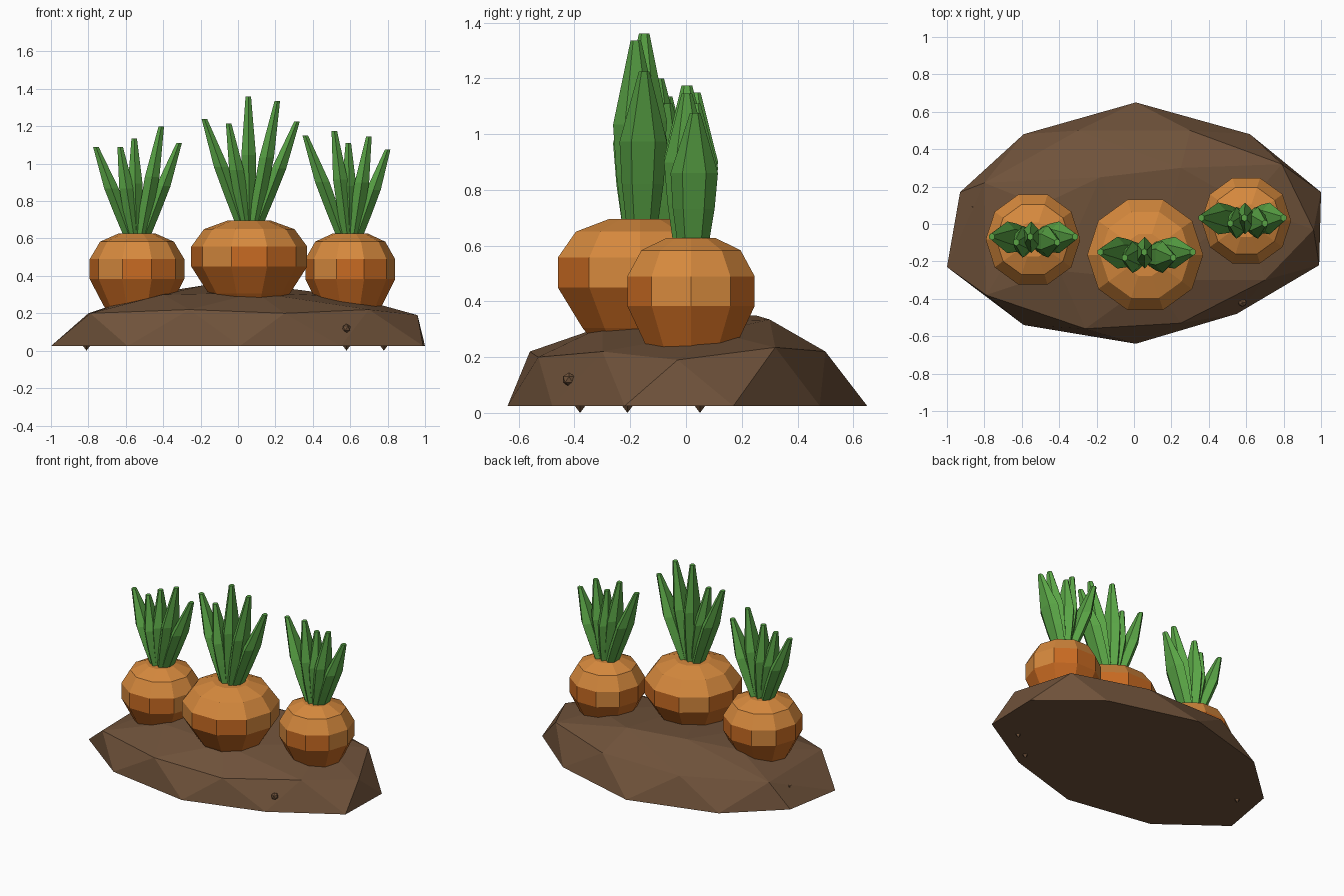
import bpy, bmesh, math
from mathutils import Vector, Matrix

default_cube = bpy.data.objects.get("Cube")
if default_cube:
    bpy.data.objects.remove(default_cube, do_unlink=True)


def make_material(name, color):
    material = bpy.data.materials.new(name)
    material.use_nodes = True
    rgba = (*color, 1)
    material.diffuse_color = rgba
    shader = material.node_tree.nodes["Principled BSDF"]
    shader.inputs["Base Color"].default_value = rgba
    shader.inputs["Roughness"].default_value = 0.9
    return material


SOIL = make_material("soil brown", (0.16, 0.085, 0.043))
ORANGE = make_material("light orange", (0.67, 0.25, 0.047))
DEEP = make_material("deep orange", (0.58, 0.145, 0.016))
GREEN = make_material("leaf green", (0.1, 0.37, 0.06))


def finish(bm, name, *materials):
    bmesh.ops.recalc_face_normals(bm, faces=bm.faces[:])
    mesh = bpy.data.meshes.new(name)
    bm.to_mesh(mesh)
    bm.free()
    for material in materials:
        mesh.materials.append(material)
    obj = bpy.data.objects.new(name, mesh)
    bpy.context.scene.collection.objects.link(obj)
    return obj


def loft(bm, rings):
    """Skin a list of point rings and cap both ends; return the side bands."""
    loops = [[bm.verts.new(p) for p in ring] for ring in rings]
    bands = []
    for low, high in zip(loops, loops[1:]):
        count = len(low)
        bands.append([bm.faces.new((low[i], low[(i + 1) % count],
                                    high[(i + 1) % count], high[i]))
                      for i in range(count)])
    bm.faces.new(loops[0][::-1])
    bm.faces.new(loops[-1])
    return bands


def ellipse(center, rx, ry, sides, turn=0.0):
    angles = [math.tau * i / sides + turn for i in range(sides)]
    return [Vector(center) + Vector((rx * math.cos(a), ry * math.sin(a), 0))
            for a in angles]


# Soil mound: a faceted hull over a flat outline and a rounded crown
def build_mound():
    outline = [(0.01, 0.65), (0.62, 0.48), (1, 0.17), (0.99, -0.22),
               (0.55, -0.48), (0.01, -0.64), (-0.59, -0.54),
               (-1, -0.23), (-0.93, 0.17), (-0.59, 0.48)]
    crown = [(0.96, -0.03, 0.19), (0.79, 0.32, 0.235), (0.3, 0.5, 0.22),
             (-0.3, 0.5, 0.22), (-0.8, 0.22, 0.2), (-0.79, -0.38, 0.2),
             (-0.26, -0.56, 0.22), (0.25, -0.53, 0.2), (0.7, -0.3, 0.22),
             (-0.18, 0.25, 0.35), (0.25, 0.3, 0.335), (0.1, -0.3, 0.31),
             (-0.4, -0.25, 0.3), (0.6, 0.1, 0.29), (-0.5, 0.1, 0.3)]
    bm = bmesh.new()
    for point in [(x, y, 0.025) for x, y in outline] + crown:
        bm.verts.new(point)
    bmesh.ops.convex_hull(bm, input=bm.verts[:])
    loose = [v for v in bm.verts if not v.link_faces]
    bmesh.ops.delete(bm, geom=loose, context='VERTS')
    finish(bm, "soil_mound", SOIL)


# Tiny clods poking out of the mound
def build_clods():
    bm = bmesh.new()
    for x, y in [(-0.81, 0.05), (0.78, -0.21), (0.58, -0.38)]:
        place = Matrix.Translation((x, y, 0.02)) @ Matrix.Rotation(math.pi, 4, 'X')
        bmesh.ops.create_cone(bm, cap_ends=True, segments=4, radius1=0.03,
                              radius2=0, depth=0.04, matrix=place)
    for point in [(-0.85, 0.08, 0.13), (0.58, -0.42, 0.12)]:
        bmesh.ops.create_icosphere(bm, subdivisions=1, radius=0.025,
                                   matrix=Matrix.Translation(point))
    finish(bm, "soil_clods", SOIL)


# Root: ten-sided bulb, pale shoulder, deep lower part, mixed middle band
PROFILE = [(0.4, -0.5), (0.7, -0.39), (1, -0.245), (1, -0.138),
           (0.78, -0.045), (0.38, 0)]
PALE_SIDES = (0, 3, 6, 9)


def build_root(name, x, y, radius, top):
    bm = bmesh.new()
    bands = loft(bm, [ellipse((x, y, top + dz), radius * r, radius * r, 10)
                      for r, dz in PROFILE])
    for faces in bands[:2]:
        for face in faces:
            face.material_index = 1
    for i, face in enumerate(bands[2]):
        face.material_index = 0 if i in PALE_SIDES else 1
    finish(bm, name, ORANGE, DEEP)


# Leaf tuft: a fan of tapering six-sided blades with blunt tips
BLADE = [(0, 0.035, 0.055), (0.28, 0.042, 0.075),
         (0.55, 0.045, 0.085), (1, 0.017, 0.019)]


def build_tuft(name, x, y, top, tips):
    bm = bmesh.new()
    for i, (tip_x, tip_z) in enumerate(tips):
        sway = 0.015 * (-1) ** i
        base = Vector((x + 0.16 * (tip_x - x), y + sway * 0.5, top - 0.03))
        tip = Vector((tip_x, y + sway, tip_z))
        loft(bm, [ellipse(base.lerp(tip, t), thick, wide, 6, math.pi / 6)
                  for t, thick, wide in BLADE])
    finish(bm, name, GREEN)


build_mound()
build_clods()

PLANTS = {
    "right": (-0.54, -0.083, 0.253, 0.628,
              [(-0.76, 1.09), (-0.63, 1.09), (-0.555, 1.135),
               (-0.41, 1.2), (-0.315, 1.11)]),
    "middle": (0.06, -0.165, 0.31, 0.695,
               [(-0.18, 1.24), (-0.05, 1.215), (0.055, 1.36),
                (0.21, 1.335), (0.315, 1.225)]),
    "left": (0.6, 0.018, 0.24, 0.628,
             [(0.36, 1.15), (0.515, 1.175), (0.59, 1.11),
              (0.7, 1.145), (0.8, 1.075)]),
}
for side, (x, y, radius, top, tips) in PLANTS.items():
    build_root(side + "_root", x, y, radius, top)
    build_tuft(side + "_leaves", x, y, top, tips)
